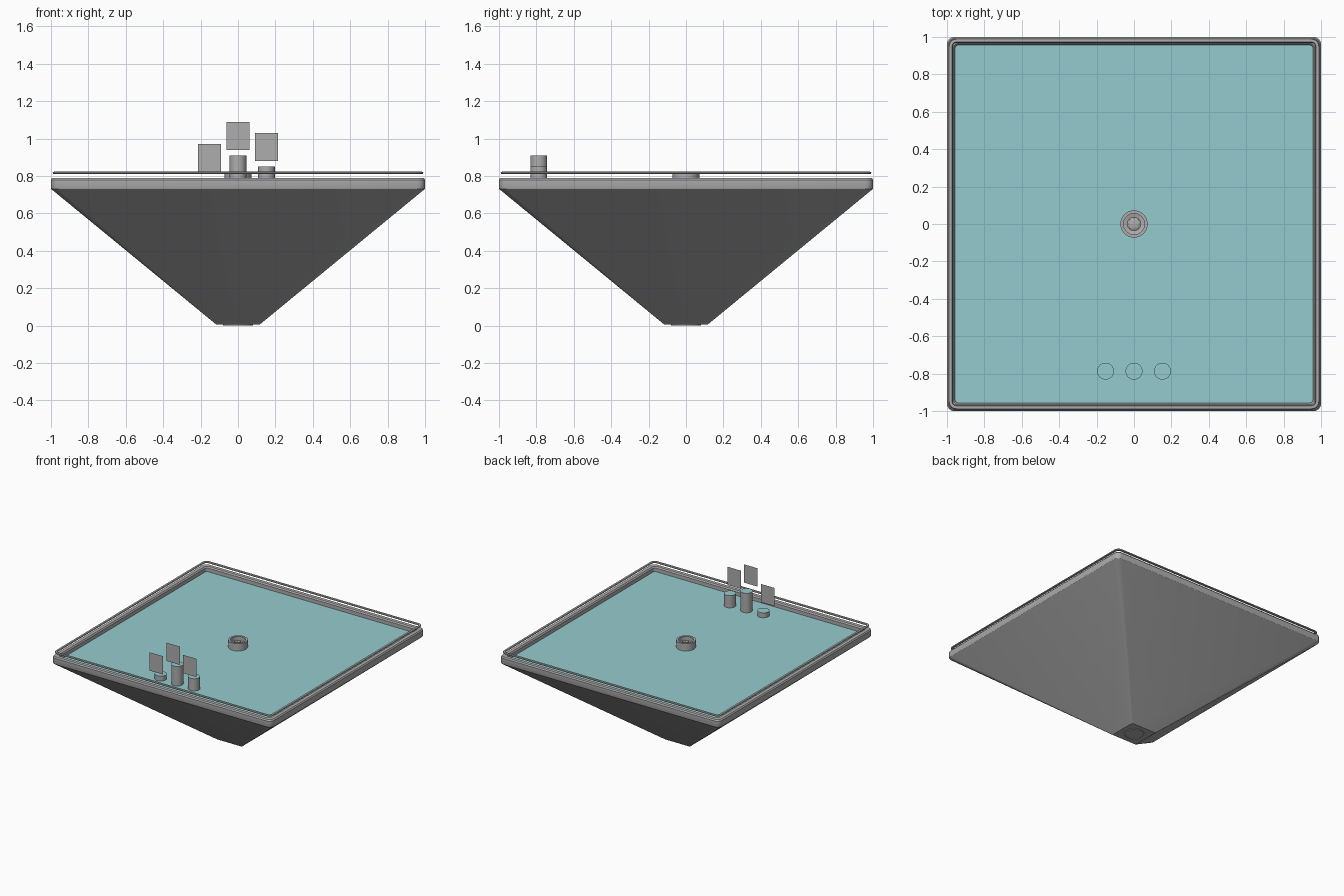
import bpy, bmesh, math

if "Cube" in bpy.data.objects:
    bpy.data.objects.remove(bpy.data.objects["Cube"])

def material(name, rgb):
    m = bpy.data.materials.new(name)
    m.diffuse_color = (*rgb, 1)
    m.use_nodes = True
    m.node_tree.nodes["Principled BSDF"].inputs["Base Color"].default_value = m.diffuse_color
    return m

GREY = material("grey metal", (0.42, 0.42, 0.42))
WATER = material("water", (0.30, 0.60, 0.62))

def square(half, radius, z, n=6):
    """Rounded square loop."""
    pts = []
    for k, (sx, sy) in enumerate([(1, 1), (-1, 1), (-1, -1), (1, -1)]):
        for i in range(n + 1):
            a = math.pi / 2 * (k + i / n)
            pts.append((sx * (half - radius) + radius * math.cos(a),
                        sy * (half - radius) + radius * math.sin(a), z))
    return pts

def circle(r, z, x=0, y=0, n=32):
    return [(x + r * math.cos(2 * math.pi * i / n), y + r * math.sin(2 * math.pi * i / n), z)
            for i in range(n)]

def loft(name, loops, mat, cap_start=False, cap_end=False, closed=False, end_mat=None):
    bm = bmesh.new()
    rings = [[bm.verts.new(p) for p in loop] for loop in loops]
    pairs = list(zip(rings, rings[1:])) + ([(rings[-1], rings[0])] if closed else [])
    for a, b in pairs:
        for i in range(len(a)):
            j = (i + 1) % len(a)
            bm.faces.new((a[i], a[j], b[j], b[i]))
    if cap_start:
        bm.faces.new(rings[0][::-1])
    if cap_end:
        f = bm.faces.new(rings[-1])
        f.material_index = 1 if end_mat else 0
    me = bpy.data.meshes.new(name)
    bm.to_mesh(me)
    bm.free()
    me.materials.append(mat)
    if end_mat:
        me.materials.append(end_mat)
    ob = bpy.data.objects.new(name, me)
    bpy.context.collection.objects.link(ob)
    bpy.context.view_layer.objects.active = ob
    ob.select_set(True)
    bpy.ops.object.shade_smooth_by_angle(angle=math.radians(30))
    ob.select_set(False)
    return ob

# Tapered basin with its rim and inner lip
loft("basin", [square(0.115, 0.006, 0.005), square(0.998, 0.04, 0.73)], GREY, cap_start=True)
loft("basin_rim", [square(0.998, 0.04, 0.73), square(1.0, 0.04, 0.735), square(1.0, 0.04, 0.78),
                   square(0.993, 0.035, 0.79), square(0.965, 0.025, 0.79),
                   square(0.957, 0.02, 0.78), square(0.957, 0.02, 0.74)], GREY)

# Thin rail above the rim
rail = [(0.98 + 0.011 * math.cos(a), 0.817 + 0.007 * math.sin(a))
        for a in [2 * math.pi * i / 8 for i in range(8)]]
loft("rim_rail", [square(h, h - 0.95, z) for h, z in rail], GREY, closed=True)

# Water surface
loft("water_surface", [square(0.955, 0.02, 0.749), square(0.957, 0.02, 0.75)], WATER, cap_end=True)

# Central drain collar and its sunken grille
loft("drain_collar", [circle(0.073, 0.74), circle(0.073, 0.81), circle(0.056, 0.81),
                      circle(0.056, 0.775), circle(0.035, 0.77)], GREY)
loft("drain_grille", [circle(0.036, 0.766), circle(0.036, 0.772), circle(0.025, 0.778),
                      circle(0.012, 0.781)], GREY, cap_end=True)
for i in range(4):
    bpy.ops.mesh.primitive_cube_add(size=1, location=(0, 0, 0.779), rotation=(0, 0, i * math.pi / 4))
    bar = bpy.context.object
    bar.name = f"grille_bar_{i + 1}"
    bar.scale = (0.07, 0.004, 0.008)
    bar.data.materials.append(GREY)

# Outlet ring under the basin
loft("outlet", [circle(0.08, 0.006), circle(0.08, 0.0), circle(0.07, 0.0), circle(0.07, 0.003)],
     GREY, cap_end=True)

# Three fountain posts with water tops and flat spray panels in front
for i, (x, top) in enumerate([(-0.152, 0.79), (0, 0.91), (0.152, 0.85)]):
    loft(f"post_{i + 1}", [circle(0.045, 0.74, x, -0.787), circle(0.045, top, x, -0.787)],
         GREY, cap_end=True, end_mat=WATER)
    bpy.ops.mesh.primitive_plane_add(size=1, location=(x, -0.842, top + 0.105),
                                     rotation=(math.pi / 2, 0, 0))
    panel = bpy.context.object
    panel.name = f"spray_panel_{i + 1}"
    panel.scale = (0.122, 0.15, 1)
    panel.data.materials.append(GREY)
